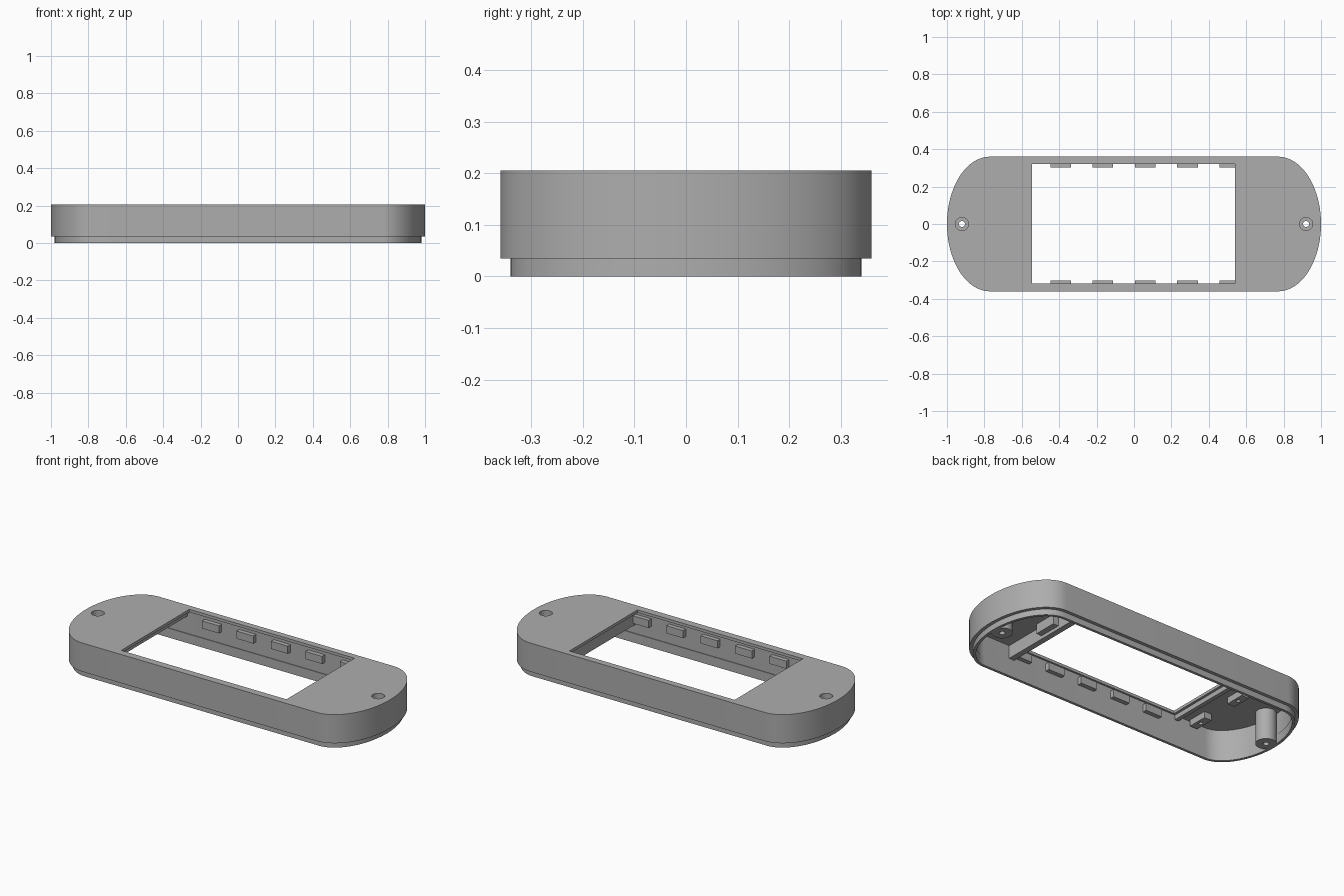
import bpy, bmesh
from math import sin, cos, pi, radians, hypot

cube = bpy.data.objects.get("Cube")
if cube:
    bpy.data.objects.remove(cube, do_unlink=True)

grey = bpy.data.materials.new("plain grey")
grey.use_nodes = True
COLOUR = (0.42, 0.42, 0.42, 1)
grey.diffuse_color = COLOUR
grey.node_tree.nodes["Principled BSDF"].inputs["Base Color"].default_value = COLOUR

HALF_Y, STRAIGHT = 0.36, 0.77
ROOF, TOP = 0.188, 0.205
WINDOW = (-0.545, 0.54, -0.317, 0.322)


def finish(name, bm, smooth=True):
    bmesh.ops.recalc_face_normals(bm, faces=bm.faces)
    mesh = bpy.data.meshes.new(name)
    bm.to_mesh(mesh)
    bm.free()
    mesh.materials.append(grey)
    obj = bpy.data.objects.new(name, mesh)
    bpy.context.collection.objects.link(obj)
    if smooth:
        shade(obj)
    return obj


def shade(obj):
    bpy.ops.object.select_all(action='DESELECT')
    obj.select_set(True)
    bpy.context.view_layer.objects.active = obj
    bpy.ops.object.shade_smooth_by_angle(angle=radians(30))


def box(name, x0, x1, y0, y1, z0, z1):
    bm = bmesh.new()
    bmesh.ops.create_cube(bm, size=1)
    for v in bm.verts:
        v.co.x = x1 if v.co.x > 0 else x0
        v.co.y = y1 if v.co.y > 0 else y0
        v.co.z = z1 if v.co.z > 0 else z0
    return finish(name, bm, False)


def outline(inset, steps=40):
    # Straight sides with elliptical ends, moved inwards along the normal
    a, b = 1 - STRAIGHT, HALF_Y
    pts = []
    for side in (1, -1):
        for i in range(steps + 1):
            t = -pi / 2 + pi * i / steps
            nx, ny = cos(t) / a, sin(t) / b
            n = hypot(nx, ny)
            x = STRAIGHT + a * cos(t) - inset * nx / n
            y = b * sin(t) - inset * ny / n
            pts.append((side * x, side * y))
    return pts


def skin(bm, rings, closed=False):
    pairs = list(zip(rings, rings[1:]))
    if closed:
        pairs.append((rings[-1], rings[0]))
    for low, high in pairs:
        for i in range(len(low)):
            j = (i + 1) % len(low)
            bm.faces.new((low[i], low[j], high[j], high[i]))


def lathe(name, x, profile, closed, sides=48):
    bm = bmesh.new()
    rings = [[bm.verts.new((x + r * cos(2 * pi * i / sides), r * sin(2 * pi * i / sides), z))
              for i in range(sides)] for r, z in profile]
    skin(bm, rings, closed)
    if not closed:
        bm.faces.new(rings[0])
        bm.faces.new(rings[-1])
    return finish(name, bm)


def cut(target, cutter):
    cutter.hide_render = True
    mod = target.modifiers.new("cut", 'BOOLEAN')
    mod.operation = 'DIFFERENCE'
    mod.solver = 'EXACT'
    mod.object = cutter
    bpy.context.view_layer.objects.active = target
    bpy.ops.object.modifier_apply(modifier=mod.name)
    bpy.data.objects.remove(cutter, do_unlink=True)


# Hollow shell with a stepped lip, open underneath
section = [(0, TOP), (0, 0.035), (0.02, 0.035), (0.02, 0),
           (0.036, 0), (0.036, 0.055), (0.032, 0.055), (0.032, ROOF)]
bm = bmesh.new()
rings = [[bm.verts.new((x, y, z)) for x, y in outline(d)] for d, z in section]
skin(bm, rings)
bm.faces.new(rings[0])
bm.faces.new(rings[-1])
shell = finish("shell", bm, False)

# Display window and screw openings
cut(shell, box("window_cutter", *WINDOW, 0.15, 0.3))
for side in (1, -1):
    cut(shell, lathe("hole_cutter", side * 0.92, [(0.035, 0.15), (0.035, 0.3)], False))
shade(shell)

# Screw bosses with a counterbore and a through hole
for side, word in ((1, "left"), (-1, "right")):
    lathe(word + "_screw_boss", side * 0.92,
          [(0.057, 0), (0.057, 0.195), (0.035, 0.195), (0.035, 0.1), (0.016, 0.1), (0.016, 0)],
          True)

# Clips along both long walls
for side, word in ((1, "back"), (-1, "front")):
    for i in range(5):
        x = 0.06 + 0.226 * (i - 2)
        y0, y1 = sorted((side * 0.302, side * 0.335))
        box(f"{word}_clip_{i + 1}", x - 0.055, x + 0.055, y0, y1, 0.125, 0.17)

# Ribs beside the window ends
box("left_rib", 0.56, 0.595, -0.33, 0.33, 0.11, 0.195)
box("left_rib_block", 0.59, 0.63, -0.06, 0.08, 0.13, 0.195)
box("right_rib", -0.585, -0.56, -0.33, 0.33, 0.16, 0.195)

# Small mounting pads under the right end, each with a pilot hole
for i, y in enumerate((-0.255, 0.055)):
    pad = box(f"mounting_pad_{i + 1}", -0.705, -0.655, y - 0.06, y + 0.06, 0.15, 0.195)
    hole = lathe("pilot_cutter", -0.68, [(0.012, 0.1), (0.012, 0.185)], False, 16)
    hole.location.y = y
    bpy.context.view_layer.update()
    cut(pad, hole)
